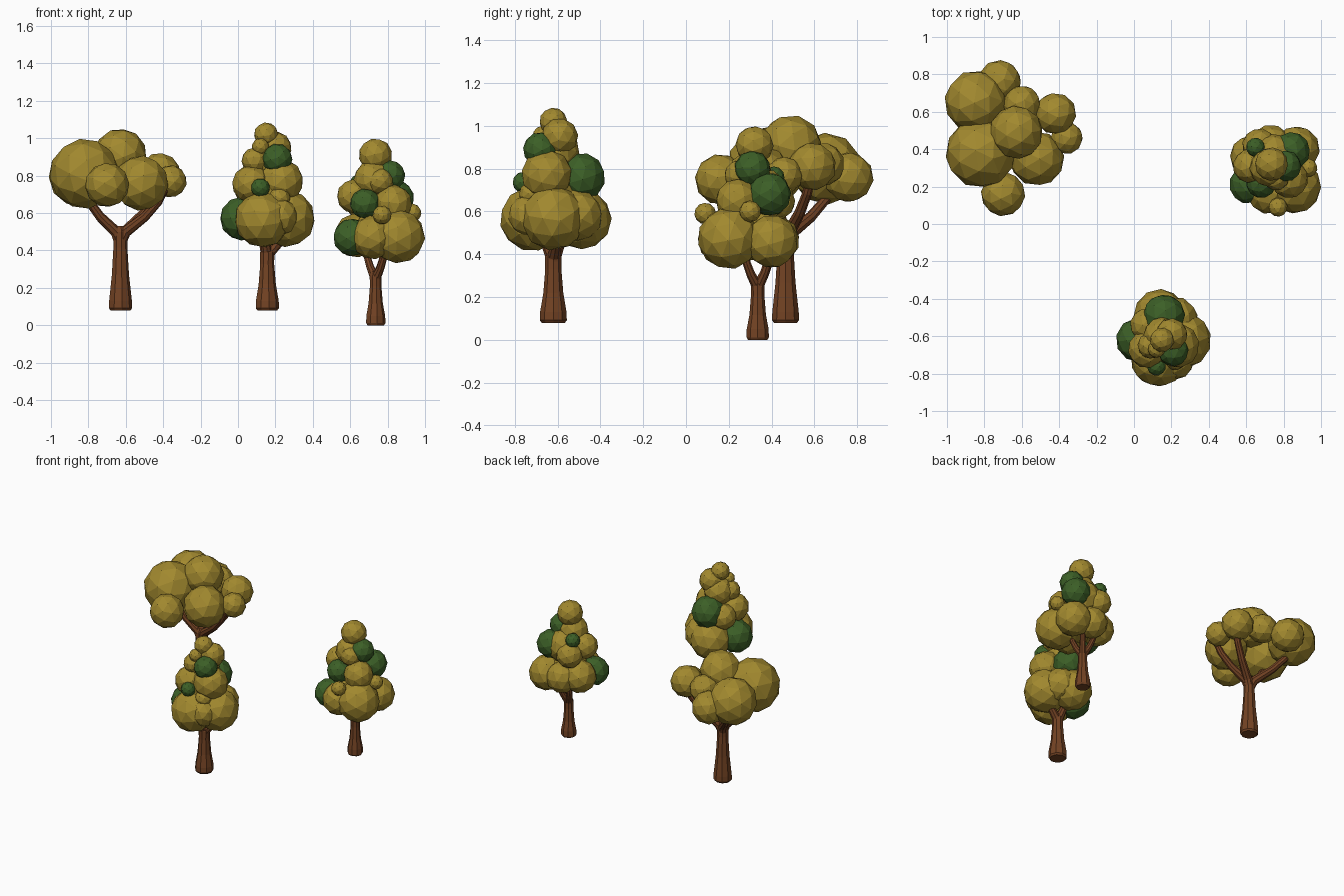
import bpy, bmesh, random
from mathutils import Vector, Matrix, Euler

if "Cube" in bpy.data.objects:
    bpy.data.objects.remove(bpy.data.objects["Cube"])

random.seed(4)


def material(name, rgb):
    m = bpy.data.materials.new(name)
    m.diffuse_color = (*rgb, 1)
    m.use_nodes = True
    m.node_tree.nodes["Principled BSDF"].inputs["Base Color"].default_value = m.diffuse_color
    return m


OLIVE = material("olive_leaves", (0.36, 0.25, 0.028))
GREEN = material("dark_green_leaves", (0.045, 0.115, 0.02))
BROWN = material("brown_bark", (0.17, 0.055, 0.017))


def finish(bm, name, mat):
    bmesh.ops.recalc_face_normals(bm, faces=bm.faces)
    me = bpy.data.meshes.new(name)
    bm.to_mesh(me)
    bm.free()
    me.materials.append(mat)
    bpy.context.collection.objects.link(bpy.data.objects.new(name, me))


def foliage(name, mat, blobs):
    """Low-poly leaf balls, each (x, y, z, radius)."""
    bm = bmesh.new()
    for x, y, z, r in blobs:
        rot = Euler([random.uniform(0, 6.28) for _ in range(3)]).to_matrix().to_4x4()
        bmesh.ops.create_icosphere(bm, subdivisions=2, radius=r * 1.02,
                                   matrix=Matrix.Translation((x, y, z)) @ rot)
    finish(bm, name, mat)


def tube(bm, path, sides=9):
    """Tapered limb through points (x, y, z, radius)."""
    pts = [Vector(p[:3]) for p in path]
    rings = []
    for i, p in enumerate(path):
        t = pts[min(i + 1, len(pts) - 1)] - pts[max(i - 1, 0)]
        q = Vector((0, 0, 1)).rotation_difference(t.normalized())
        ring = []
        for k in range(sides):
            d = Matrix.Rotation(6.283185 * k / sides, 3, 'Z') @ Vector((p[3], 0, 0))
            ring.append(bm.verts.new(pts[i] + q @ d))
        rings.append(ring)
    for a, b in zip(rings, rings[1:]):
        for k in range(sides):
            n = (k + 1) % sides
            bm.faces.new((a[k], a[n], b[n], b[k]))
    bm.faces.new(rings[0][::-1])
    bm.faces.new(rings[-1])


def trunk(name, x, y, z, h, r, branches):
    """Flared trunk of height h; branches end at offsets (dx, dy, dz) from the fork."""
    bm = bmesh.new()
    tube(bm, [(x, y, z, r * .86), (x, y, z + .012, r), (x, y, z + .05, r * .98),
              (x, y, z + h * .45, r * .74), (x, y, z + h * .8, r * .6),
              (x, y, z + h, r * .62), (x, y, z + h + .03, r * .4)])
    f = z + h
    for dx, dy, dz in branches:
        tube(bm, [(x, y, f - .06, r * .5),
                  (x + dx * .12, y + dy * .12, f, r * .48),
                  (x + dx * .55, y + dy * .55, f + dz * .35, r * .4),
                  (x + dx * .85, y + dy * .85, f + dz * .7, r * .36),
                  (x + dx, y + dy, f + dz, r * .32)])
    finish(bm, name, BROWN)


# Broad spreading tree
trunk("broad_tree_trunk", -.63, .465, .08, .42, .064,
      [(-.19, .22, .22), (.24, -.06, .23), (.22, .12, .27), (-.2, -.05, .24)])
foliage("broad_tree_leaves", OLIVE, [
    (-.845, .655, .80, .165), (-.82, .38, .81, .185), (-.72, .76, .76, .115),
    (-.63, .49, .91, .14), (-.42, .59, .81, .11), (-.36, .46, .77, .085),
    (-.52, .35, .76, .145), (-.70, .16, .75, .117), (-.60, .64, .82, .10)])

# Front conical tree
trunk("front_tree_trunk", .155, -.62, .08, .31, .064,
      [(.11, .02, .14), (-.02, -.06, .18), (-.04, .06, .2)])
foliage("front_tree_leaves", OLIVE, [
    (.13, -.72, .565, .148), (.26, -.62, .57, .15), (.14, -.49, .565, .14),
    (.22, -.73, .58, .10), (.22, -.51, .58, .12),
    (.23, -.65, .77, .118), (.07, -.67, .755, .10), (.15, -.62, .70, .13),
    (.09, -.65, .88, .07), (.15, -.60, .88, .10), (.20, -.59, .95, .085),
    (.12, -.67, .955, .045), (.15, -.62, 1.02, .064), (.22, -.72, .68, .06),
    (.07, -.54, .73, .09)])
foliage("front_tree_dark_leaves", GREEN, [
    (.02, -.62, .57, .115), (.16, -.49, .76, .112), (.21, -.68, .89, .08),
    (.12, -.76, .735, .05)])

# Right conical tree
trunk("right_tree_trunk", .735, .335, 0, .26, .053,
      [(.05, -.06, .14), (-.05, .06, .14), (.05, .06, .16)])
foliage("right_tree_leaves", OLIVE, [
    (.855, .20, .475, .143), (.72, .17, .47, .115), (.87, .40, .46, .122),
    (.73, .42, .47, .11), (.63, .36, .48, .115), (.75, .31, .50, .13),
    (.83, .24, .65, .10), (.62, .31, .69, .09), (.75, .36, .68, .12),
    (.72, .30, .78, .10), (.735, .32, .91, .088), (.77, .09, .59, .05),
    (.93, .30, .60, .05), (.67, .42, .65, .09), (.76, .25, .77, .07)])
foliage("right_tree_dark_leaves", GREEN, [
    (.61, .21, .47, .10), (.68, .22, .65, .08), (.84, .39, .68, .10),
    (.81, .31, .80, .083), (.65, .41, .76, .05)])
